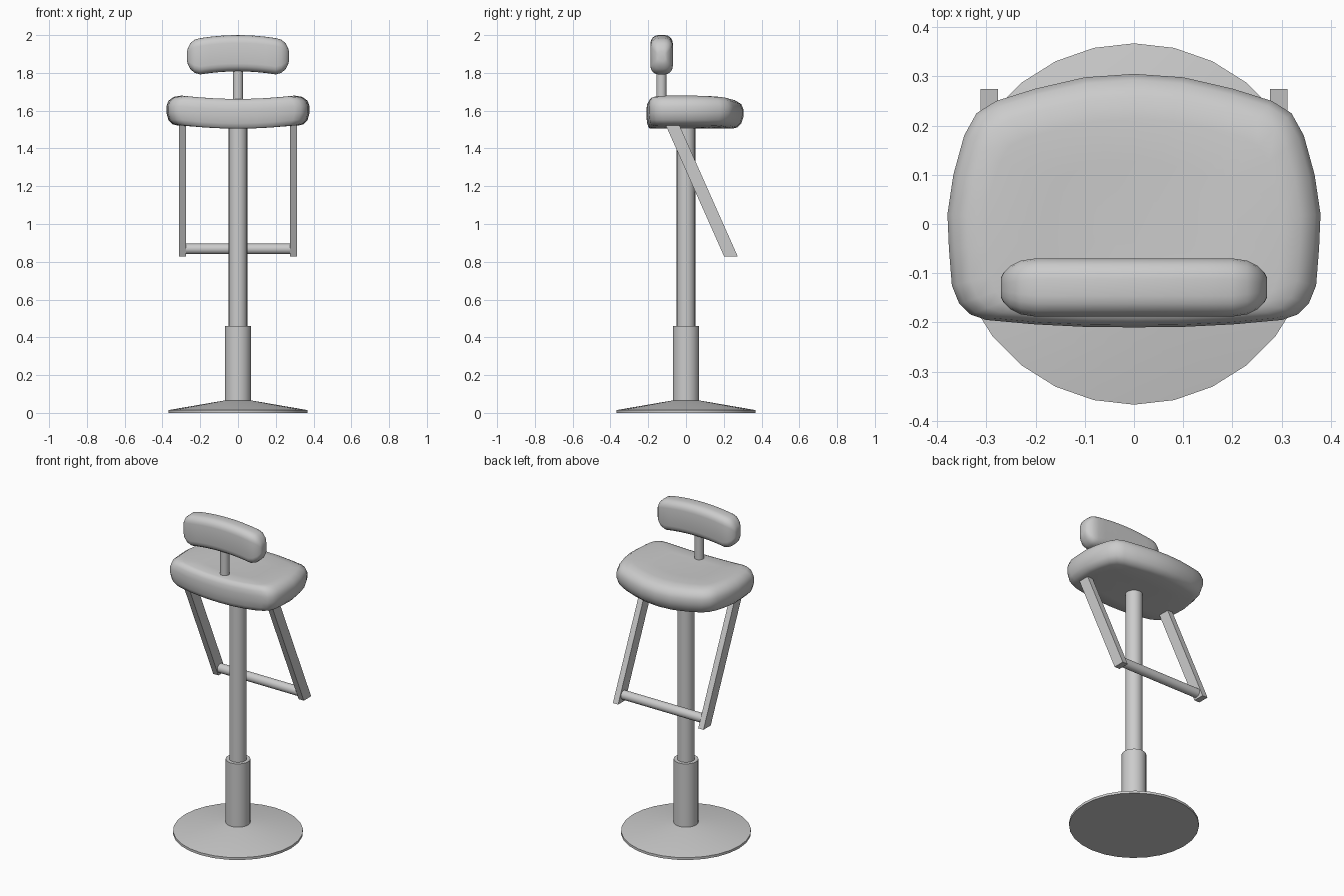
import bpy, bmesh
from math import cos, sin, pi

if "Cube" in bpy.data.objects:
    bpy.data.objects.remove(bpy.data.objects["Cube"])


def finish(name, bm, angle=35):
    bmesh.ops.recalc_face_normals(bm, faces=bm.faces)
    mesh = bpy.data.meshes.new(name)
    bm.to_mesh(mesh)
    bm.free()
    ob = bpy.data.objects.new(name, mesh)
    bpy.context.collection.objects.link(ob)
    bpy.ops.object.select_all(action='DESELECT')
    ob.select_set(True)
    bpy.context.view_layer.objects.active = ob
    bpy.ops.object.shade_smooth_by_angle(angle=angle * pi / 180)
    return ob


def loft(name, rings, angle=35):
    """Skin a list of closed rings and cap both ends."""
    bm = bmesh.new()
    rows = [[bm.verts.new(p) for p in ring] for ring in rings]
    n = len(rows[0])
    for a, b in zip(rows, rows[1:]):
        for i in range(n):
            j = (i + 1) % n
            bm.faces.new((a[i], a[j], b[j], b[i]))
    bm.faces.new(rows[0])
    bm.faces.new(rows[-1])
    return finish(name, bm, angle)


def turned(name, profile, sides, y=0):
    """Round part about a vertical axis from (radius, z) points."""
    return loft(name, [[(r * sin(2 * pi * i / sides), y + r * cos(2 * pi * i / sides), z)
                        for i in range(sides)] for r, z in profile])


# pedestal
turned("base", [(.367, 0), (.367, .015), (.07, .066)], 28)
turned("lower_column", [(.07, .05), (.07, .46)], 20)
turned("upper_column", [(.049, .44), (.049, 1.53)], 20)

# seat cushion: plan outline, shrunk towards the top and bottom, dished across x
half = [(0, .305), (.1, .298), (.2, .275), (.28, .25), (.32, .225), (.345, .18),
        (.367, .1), (.379, .02), (.376, -.05), (.37, -.125), (.355, -.162),
        (.332, -.184), (.3, -.195), (.2, -.204), (.1, -.209), (0, -.21)]
outline = half + [(-x, y) for x, y in half[-2:0:-1]]


def seat_ring(inset, z, scale=1):
    ring = []
    for x, y in outline:
        x *= (1 - .21 * inset) * scale
        y *= (1 - (.3 if y > 0 else .15) * inset) * scale
        ring.append((x, y, z + .018 * min(1, (x / .3) ** 2)))
    return ring


profile = [(.65, 1.505, .25), (.65, 1.505, .6), (.65, 1.505, 1), (.38, 1.511, 1),
           (.13, 1.533, 1), (0, 1.57, 1), (0, 1.605, 1), (.14, 1.635, 1),
           (.5, 1.655, 1), (1, 1.662, 1), (1, 1.661, .6), (1, 1.66, .25)]
loft("seat", [seat_ring(*p) for p in profile], 60)

# backrest pad: rounded section swept along x, drooping at the ends
def pad_ring(x, shrink):
    hy, hz = .059 - shrink * .55, .096 - shrink
    r = min(.042, hy * .75)
    ring = []
    for k, (sy, sz) in enumerate([(1, 1), (-1, 1), (-1, -1), (1, -1)]):
        for s in range(5):
            a = (k + s / 4) * pi / 2
            ring.append((x, -.129 + sy * (hy - r) + r * cos(a),
                         1.904 - .016 * (x / .2) ** 2 * (1 if abs(x) < .2 else (.2 / x) ** 2)
                         + sz * (hz - r) + r * sin(a)))
    return ring


ends = [(.2, 0), (.23, .008), (.252, .028), (.265, .052), (.27, .07)]
stations = ([(-x, s) for x, s in ends[::-1]]
            + [(x, 0) for x in (-.15, -.1, -.05, 0, .05, .1, .15)] + ends)
loft("backrest", [pad_ring(*s) for s in stations], 60)
turned("backrest_post", [(.027, 1.63), (.027, 1.84)], 16, -.13)

# slanted footrest arms with level-cut ends
for side, name in ((1, "right_footrest_arm"), (-1, "left_footrest_arm")):
    loft(name, [[(side * x, y, z) for y, z in
                 ((-.109, 1.527), (-.037, 1.527), (.274, .828), (.202, .828))]
                for x in (.276, .312)])

# footrest bar
loft("footrest_bar", [[(x, .219 + .028 * cos(2 * pi * i / 16), .868 + .028 * sin(2 * pi * i / 16))
                       for i in range(16)] for x in (-.285, .285)])
